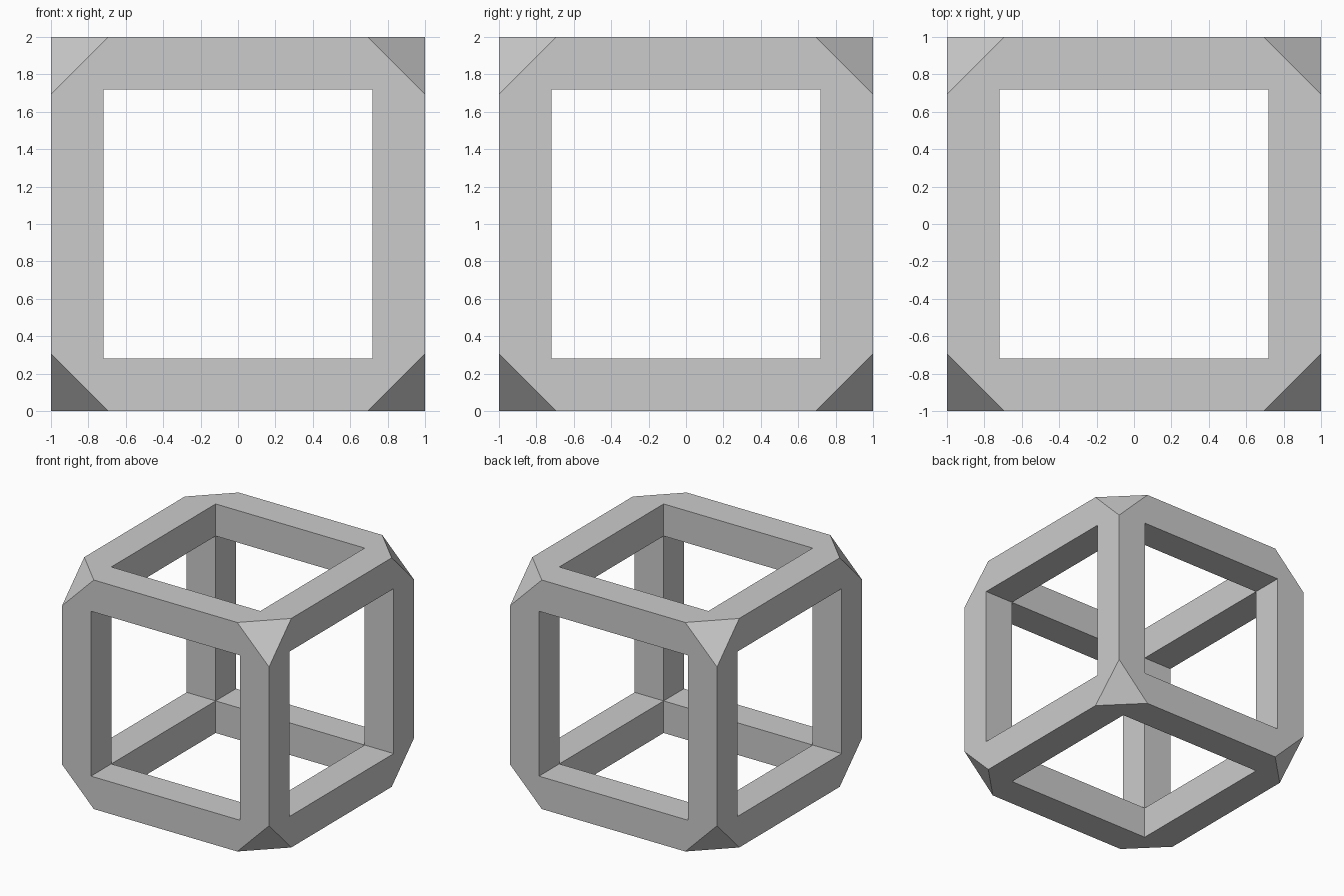
import bpy
import bmesh
from itertools import product
from mathutils import Vector

if "Cube" in bpy.data.objects:
    bpy.data.objects.remove(bpy.data.objects["Cube"])

BAR = 0.28    # bar thickness
CUT = 0.307   # corner cut length along each edge

bm = bmesh.new()
bmesh.ops.create_cube(bm, size=2.0)

# Square windows: inset each side, then push it in by one bar thickness
sides = bm.faces[:]
bmesh.ops.inset_individual(bm, faces=sides, thickness=BAR, use_even_offset=True)
floors = bmesh.ops.extrude_discrete_faces(bm, faces=sides)["faces"]
for f in floors:
    f.normal_update()
    offset = f.normal * -BAR
    for v in f.verts:
        v.co += offset

# Open the windows into each other, leaving twelve square bars
bmesh.ops.delete(bm, geom=floors, context='FACES')
bmesh.ops.remove_doubles(bm, verts=bm.verts[:], dist=0.001)

# Slice off the eight corners and cap them with triangles
for signs in product((-1, 1), repeat=3):
    normal = Vector(signs)
    point = normal - Vector((signs[0] * CUT, 0, 0))
    cut = bmesh.ops.bisect_plane(
        bm, geom=bm.verts[:] + bm.edges[:] + bm.faces[:], dist=0.00001,
        plane_co=point, plane_no=normal.normalized(), clear_outer=True)
    rim = [e for e in cut["geom_cut"] if isinstance(e, bmesh.types.BMEdge)]
    bmesh.ops.edgeloop_fill(bm, edges=rim)

bmesh.ops.recalc_face_normals(bm, faces=bm.faces[:])
bmesh.ops.translate(bm, verts=bm.verts[:], vec=(0, 0, 1))

mesh = bpy.data.meshes.new("cube_frame")
bm.to_mesh(mesh)
bm.free()
frame = bpy.data.objects.new("cube_frame", mesh)
bpy.context.collection.objects.link(frame)
